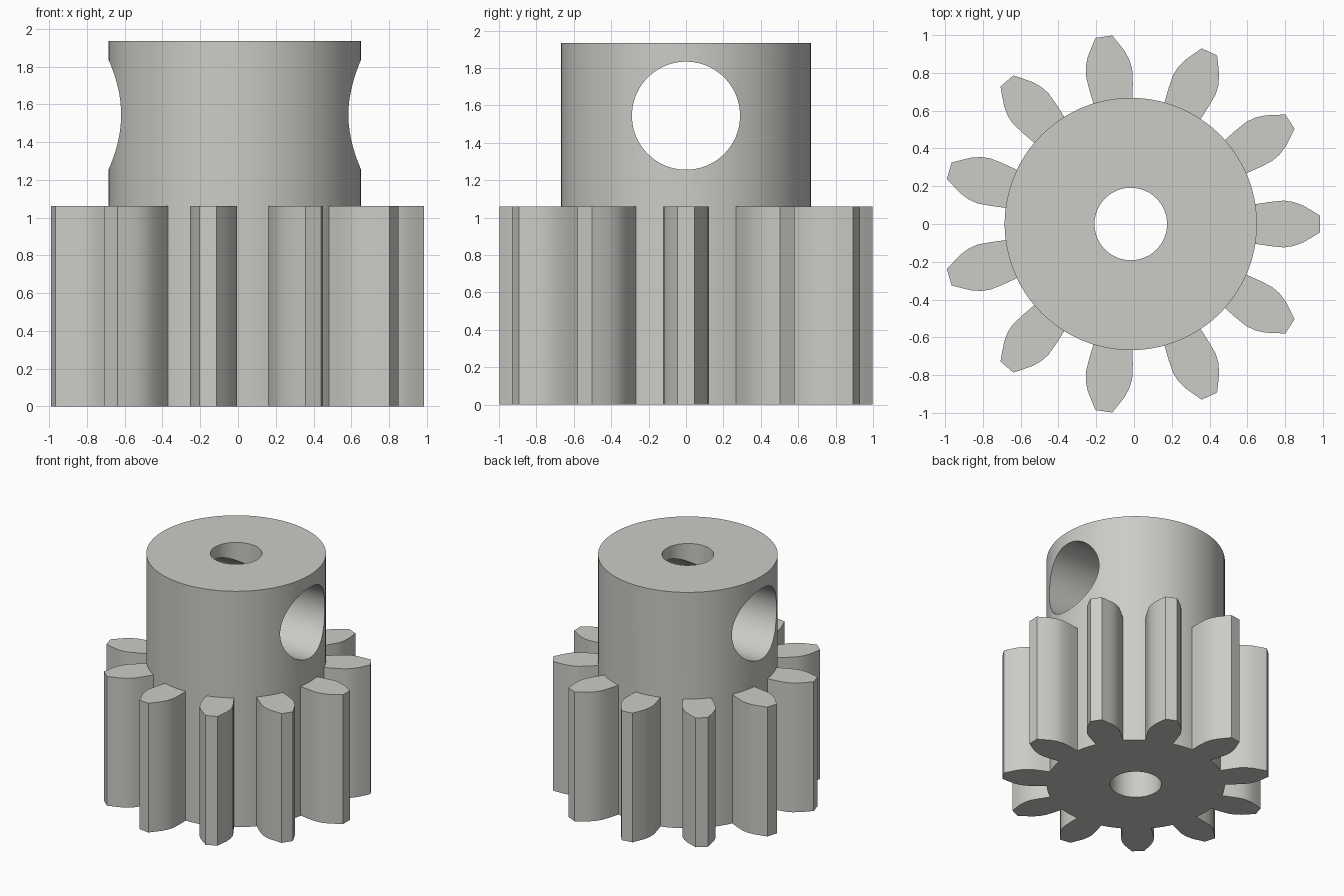
import bpy, bmesh, math
from mathutils import Matrix

if "Cube" in bpy.data.objects:
    bpy.data.objects.remove(bpy.data.objects["Cube"])

CX = -0.017            # axis of the gear
TEETH = 11
R_HUB, R_BORE, R_CROSS = 0.668, 0.192, 0.289
Z_GEAR, Z_TOP, Z_CROSS = 1.06, 1.935, 1.545
# half tooth profile: distance from axis, half width
FLANK = [(0.74, 0.117), (0.81, 0.124), (0.86, 0.117), (0.91, 0.099),
         (0.96, 0.070), (1.002, 0.045)]
ROOT = math.asin(0.105 / R_HUB)
PITCH = 2 * math.pi / TEETH
N_ROOT, N_GAP = 4, 6

metal = bpy.data.materials.new("light grey metal")
metal.diffuse_color = (0.60, 0.60, 0.57, 1)
metal.use_nodes = True
metal.node_tree.nodes["Principled BSDF"].inputs["Base Color"].default_value = metal.diffuse_color


def make_object(name, bm):
    bmesh.ops.recalc_face_normals(bm, faces=bm.faces)
    mesh = bpy.data.meshes.new(name)
    bm.to_mesh(mesh)
    bm.free()
    mesh.materials.append(metal)
    ob = bpy.data.objects.new(name, mesh)
    bpy.context.collection.objects.link(ob)
    return ob


def cylinder(name, radius, length, matrix, segments):
    bm = bmesh.new()
    bmesh.ops.create_cone(bm, cap_ends=True, segments=segments, radius1=radius,
                          radius2=radius, depth=length, matrix=matrix)
    return make_object(name, bm)


# gear and hub in one closed body
bm = bmesh.new()


def column(x, y, heights):
    return [bm.verts.new((CX + x, y, z)) for z in heights]


def wall(a, b, i):
    bm.faces.new((a[i], b[i], b[i + 1], a[i + 1]))


def hub_point(angle, heights):
    return column(R_HUB * math.cos(angle), R_HUB * math.sin(angle), heights)


rim, outline = [], []
flank = [(r, -w) for r, w in FLANK] + [(r, w) for r, w in reversed(FLANK)]
tooth_data = []
for k in range(TEETH):
    mid = k * PITCH
    c, s = math.cos(mid), math.sin(mid)
    # hub arc behind the tooth: only the ends reach the floor
    arc = []
    for i in range(N_ROOT + 1):
        end = i in (0, N_ROOT)
        hs = (0, Z_GEAR, Z_TOP) if end else (Z_GEAR, Z_TOP)
        arc.append(hub_point(mid - ROOT + 2 * ROOT * i / N_ROOT, hs))
    tooth = [column(r * c - w * s, r * s + w * c, (0, Z_GEAR)) for r, w in flank]
    loop = [arc[0]] + tooth + [arc[-1]]
    for a, b in zip(loop, loop[1:]):
        wall(a, b, 0)
    bm.faces.new([v[1] for v in loop] + [v[-2] for v in reversed(arc[1:-1])])
    # valley up to the next tooth
    gap = [hub_point(mid + ROOT + (PITCH - 2 * ROOT) * i / N_GAP,
                     (0, Z_GEAR, Z_TOP)) for i in range(1, N_GAP)]
    outline += loop + gap
    rim += arc + gap
    tooth_data.append((arc, gap))

for k, (arc, gap) in enumerate(tooth_data):
    valley = [arc[-1]] + gap + [tooth_data[(k + 1) % TEETH][0][0]]
    for a, b in zip(valley, valley[1:]):
        wall(a, b, 0)

# upper hub wall and both end faces
for a, b in zip(rim, rim[1:] + rim[:1]):
    bm.faces.new((a[-2], b[-2], b[-1], a[-1]))
bm.faces.new([v[-1] for v in rim])
bm.faces.new([v[0] for v in reversed(outline)])
gear = make_object("pinion_gear", bm)

# shaft bore and cross hole
cutters = [
    cylinder("bore_cutter", R_BORE, 3,
             Matrix.Translation((CX, 0, 1)), 64),
    cylinder("cross_hole_cutter", R_CROSS, 3,
             Matrix.Translation((CX, 0, Z_CROSS)) @ Matrix.Rotation(math.pi / 2, 4, 'Y'), 80),
]
bpy.context.view_layer.objects.active = gear
for cutter in cutters:
    mod = gear.modifiers.new(cutter.name, 'BOOLEAN')
    mod.operation = 'DIFFERENCE'
    mod.solver = 'EXACT'
    mod.object = cutter
    bpy.ops.object.modifier_apply(modifier=mod.name)
for cutter in cutters:
    bpy.data.objects.remove(cutter)

# smooth round walls, keep crisp edges
bpy.ops.object.select_all(action='DESELECT')
gear.select_set(True)
bpy.ops.object.shade_smooth_by_angle(angle=math.radians(20))
